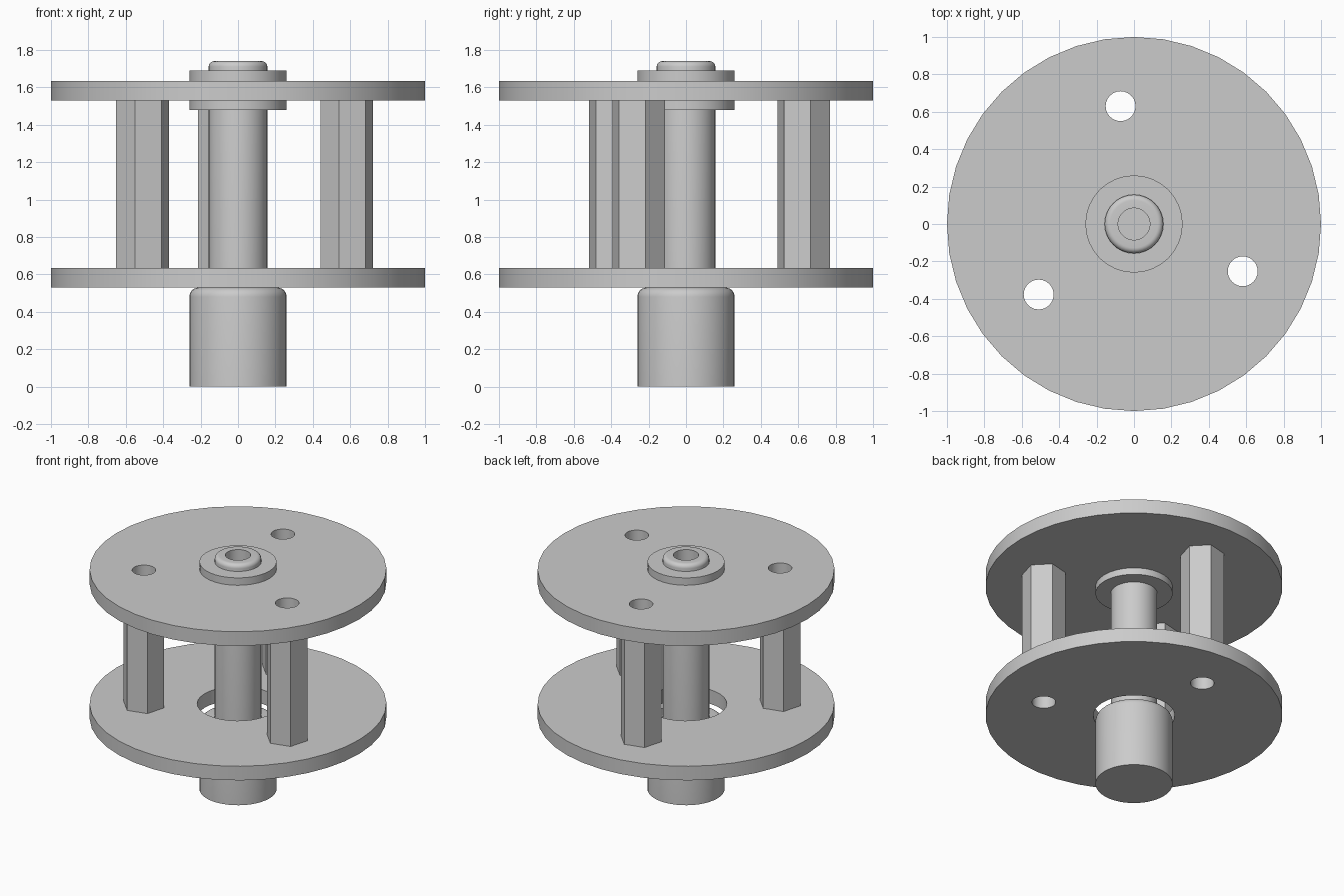
import bpy, bmesh
from math import sin, cos, pi, radians
from mathutils import Vector

cube = bpy.data.objects.get("Cube")
if cube:
    bpy.data.objects.remove(cube)

# One plain grey for everything
grey = bpy.data.materials.new("plain_grey")
grey.use_nodes = True
colour = (0.6, 0.6, 0.6, 1)
grey.diffuse_color = colour
grey.node_tree.nodes["Principled BSDF"].inputs["Base Color"].default_value = colour


def finish(bm, name):
    bmesh.ops.recalc_face_normals(bm, faces=bm.faces)
    mesh = bpy.data.meshes.new(name)
    bm.to_mesh(mesh)
    bm.free()
    mesh.materials.append(grey)
    mesh.polygons.foreach_set("use_smooth", [True] * len(mesh.polygons))
    mesh.set_sharp_from_angle(angle=radians(32))
    obj = bpy.data.objects.new(name, mesh)
    bpy.context.collection.objects.link(obj)
    return obj


def loop(bm, radius, sides, centre=(0, 0), phase=0.0):
    """Closed ring of edges lying flat."""
    verts = []
    for i in range(sides):
        a = phase + 2 * pi * i / sides
        verts.append(bm.verts.new((centre[0] + radius * cos(a), centre[1] + radius * sin(a), 0)))
    for i in range(sides):
        bm.edges.new((verts[i - 1], verts[i]))


def slab(name, z0, z1, rings):
    """Extruded outline; the first ring is the outside, the rest are holes."""
    bm = bmesh.new()
    for ring in rings:
        loop(bm, *ring)
    bmesh.ops.triangle_fill(bm, edges=bm.edges[:], use_beauty=True, normal=(0, 0, 1))
    bmesh.ops.translate(bm, verts=bm.verts, vec=(0, 0, z0))
    top = bmesh.ops.extrude_face_region(bm, geom=bm.faces[:], use_keep_orig=True)
    moved = [v for v in top["geom"] if isinstance(v, bmesh.types.BMVert)]
    bmesh.ops.translate(bm, verts=moved, vec=(0, 0, z1 - z0))
    return finish(bm, name)


def rounded(radius, z, fillet, steps=6):
    """Profile points of a rounded upper rim."""
    return [(radius - fillet + fillet * cos(a), z - fillet + fillet * sin(a))
            for a in (pi / 2 * i / steps for i in range(steps + 1))]


def lathe(name, profile, sides=40):
    bm = bmesh.new()
    verts = [bm.verts.new((r, 0, z)) for r, z in profile]
    edges = [bm.edges.new(pair) for pair in zip(verts, verts[1:])]
    bmesh.ops.spin(bm, geom=verts + edges, cent=(0, 0, 0), axis=(0, 0, 1),
                   angle=2 * pi, steps=sides)
    bmesh.ops.remove_doubles(bm, verts=bm.verts, dist=0.0001)
    return finish(bm, name)


# Three post positions around the axis
post_angle = radians(96.5)
centres = [(0.634 * cos(post_angle + k * 2 * pi / 3), 0.634 * sin(post_angle + k * 2 * pi / 3))
           for k in range(3)]
bolt_holes = [(0.08, 24, c) for c in centres]

# Round plates
slab("lower_plate", 0.53, 0.635, [(1, 40), (0.275, 32)] + bolt_holes)
slab("upper_plate", 1.53, 1.635, [(1, 40), (0.157, 32)] + bolt_holes)

# Hollow hexagonal posts
for name, c in zip(("back_post", "front_right_post", "front_left_post"), centres):
    slab(name, 0.635, 1.53, [(0.146, 6, c, radians(14)), (0.08, 24, c)])

# Bearing collars above and below the upper plate
slab("lower_collar", 1.48, 1.53, [(0.26, 32), (0.157, 32)])
slab("upper_collar", 1.635, 1.69, [(0.26, 32), (0.157, 32)])

# Motor body with rounded upper rim
lathe("motor_body", [(0, 0), (0.26, 0)] + rounded(0.26, 0.53, 0.05) + [(0, 0.53)])

# Hollow shaft rising through the collars
lathe("shaft", [(0, 0.54), (0.085, 0.54), (0.085, 1.74)]
      + rounded(0.157, 1.74, 0.03)[::-1] + [(0.157, 0.52), (0, 0.52)])
